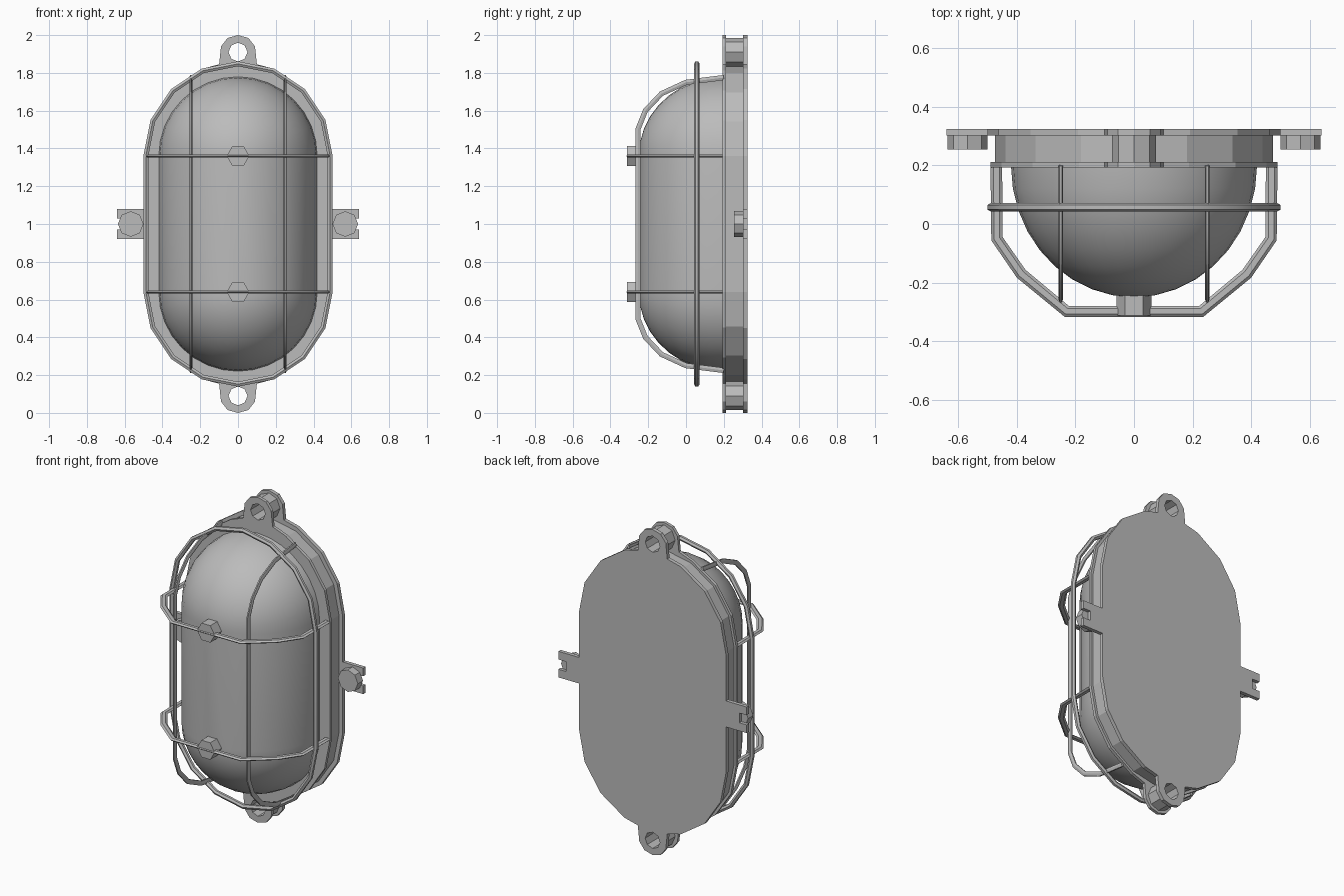
import bpy, bmesh
from math import sin, cos, pi, radians
from mathutils import Matrix

cube = bpy.data.objects.get("Cube")
if cube:
    bpy.data.objects.remove(cube, do_unlink=True)

grey = bpy.data.materials.new("cast_grey")
grey.use_nodes = True
colour = (0.5, 0.5, 0.5, 1)
grey.diffuse_color = colour
grey.node_tree.nodes["Principled BSDF"].inputs["Base Color"].default_value = colour

LOW, HIGH = 0.64, 1.36      # centres of the rounded ends
EAR = 0.91                  # ear hole distance from mid height


def finish(ob, smooth=None):
    bpy.ops.object.select_all(action='DESELECT')
    ob.select_set(True)
    bpy.context.view_layer.objects.active = ob
    if ob.type == 'CURVE':
        bpy.ops.object.convert(target='MESH')
        ob = bpy.context.object
    ob.data.materials.clear()
    ob.data.materials.append(grey)
    if smooth:
        bpy.ops.object.shade_smooth_by_angle(angle=radians(smooth))
    else:
        bpy.ops.object.shade_flat()
    return ob


def add_curve(name, loops, dims, cyclic=True):
    cu = bpy.data.curves.new(name, 'CURVE')
    cu.dimensions = dims
    for pts in loops:
        sp = cu.splines.new('POLY')
        sp.points.add(len(pts) - 1)
        for p, co in zip(sp.points, pts):
            p.co = (*co, 1)
        sp.use_cyclic_u = cyclic
    ob = bpy.data.objects.new(name, cu)
    bpy.context.collection.objects.link(ob)
    return ob


def plate(name, loops, y0, y1):
    """Flat shape drawn in x and z, thick from y0 to y1; later loops are holes."""
    ob = add_curve(name, [[(x, z, 0) for x, z in lp] for lp in loops], '2D')
    ob.data.fill_mode = 'BOTH'
    ob.data.extrude = (y1 - y0) / 2
    ob.rotation_euler.x = pi / 2
    ob.location.y = (y0 + y1) / 2
    return finish(ob)


def wire(name, pts, radius, squash=(1, 1, 1), loc=(0, 0, 0), cyclic=False):
    ob = add_curve(name, [pts], '3D', cyclic)
    ob.data.bevel_depth = radius
    ob.data.bevel_resolution = 1
    ob.data.use_fill_caps = True
    ob.scale = squash
    ob.location = loc
    return finish(ob, 40)


def cylinder(name, radius, sides, loc, depth, turn=0):
    me = bpy.data.meshes.new(name)
    bm = bmesh.new()
    bmesh.ops.create_cone(bm, cap_ends=True, segments=sides, radius1=radius,
                          radius2=radius, depth=depth,
                          matrix=Matrix.Rotation(pi / 2, 4, 'X') @ Matrix.Rotation(turn, 4, 'Z'))
    bm.to_mesh(me)
    bm.free()
    ob = bpy.data.objects.new(name, me)
    ob.location = loc
    bpy.context.collection.objects.link(ob)
    return finish(ob)


def circle(r, z, n=8):
    return [(r * cos(2 * pi * i / n), z + r * sin(2 * pi * i / n)) for i in range(n)]


def stadium(r, n=8):
    top = [(r * cos(pi * i / n), HIGH + r * sin(pi * i / n)) for i in range(n + 1)]
    return top + [(-x, 2 - z) for x, z in top]


def eared_outline(r):
    """Stadium with a lug at the top and bottom."""
    arc = [(r * cos(pi * i / 8), HIGH + r * sin(pi * i / 8)) for i in range(4)]
    lug = [(0.1, 1.845), (0.09, 1.94), (0.055, 1.985)]
    half = arc + lug
    top = half + [(0, 2.0)] + [(-x, z) for x, z in reversed(half)]
    return top + [(-x, 2 - z) for x, z in top]


# Base: two eared flanges with the housing between them
holes = [circle(0.05, 1 + EAR), circle(0.05, 1 - EAR)]
plate("back_flange", [eared_outline(0.5)] + holes, 0.302, 0.325)
plate("front_flange", [eared_outline(0.49)] + holes, 0.193, 0.212)
plate("housing", [stadium(0.475)], 0.212, 0.302)
for side, s in (("top", 1), ("bottom", -1)):
    z = 1 + s * EAR
    plate(side + "_lug_boss", [circle(0.075, z), circle(0.05, z)], 0.212, 0.302)

# Slotted side tabs with bolts
for side, s in (("left", 1), ("right", -1)):
    tab = [(0.48, 0.92), (0.64, 0.92), (0.64, 0.97), (0.59, 0.97)]
    tab += [(x, 2 - z) for x, z in reversed(tab)]
    plate(side + "_tab", [[(s * x, z) for x, z in tab]], 0.302, 0.325)
    cylinder(side + "_bolt", 0.068, 8, (s * 0.568, 0.28, 1), 0.05)

# Glass dome: shrinking stadium loops stepped forward along an ellipse
me = bpy.data.meshes.new("glass_dome")
bm = bmesh.new()
steps, previous = 9, None
for k in range(steps + 1):
    a = pi / 2 * k / steps
    ring = [bm.verts.new((x, 0.2 - 0.45 * sin(a), z))
            for x, z in stadium(max(0.42 * cos(a), 0), 16)]
    if previous:
        for i in range(len(ring)):
            j = (i + 1) % len(ring)
            bm.faces.new((previous[i], previous[j], ring[j], ring[i]))
    previous = ring
bmesh.ops.remove_doubles(bm, verts=bm.verts, dist=0.0005)
bmesh.ops.recalc_face_normals(bm, faces=bm.faces)
bm.to_mesh(me)
bm.free()
dome = bpy.data.objects.new("glass_dome", me)
bpy.context.collection.objects.link(dome)
finish(dome, 40)

# Guard cage: ring, two cross bars with bosses, two upright bars
wire("guard_ring", [(x, 0, z) for x, z in stadium(0.488)], 0.015,
     loc=(0, 0.057, 0), cyclic=True)

half_bar = [(0.47, 0.2), (0.468, -0.05), (0.385, -0.17), (0.23, -0.298)]
bar = half_bar + [(-x, y) for x, y in reversed(half_bar)]
for side, z in (("lower", LOW), ("upper", HIGH)):
    wire(side + "_cross_bar", [(x, y, 0) for x, y in bar], 0.02,
         (1, 1, 0.5), (0, 0, z))
    cylinder(side + "_guard_boss", 0.06, 6, (0, -0.277, z), 0.07, pi / 6)

half_upright = [(0.2, 0.775), (0.0, 0.75), (-0.13, 0.69), (-0.215, 0.6), (-0.255, 0.5)]
upright = half_upright + [(y, -z) for y, z in reversed(half_upright)]
for side, s in (("left", 1), ("right", -1)):
    wire(side + "_upright_bar", [(0, y, z) for y, z in upright], 0.016,
         (0.5, 1, 1), (s * 0.25, 0, 1))
